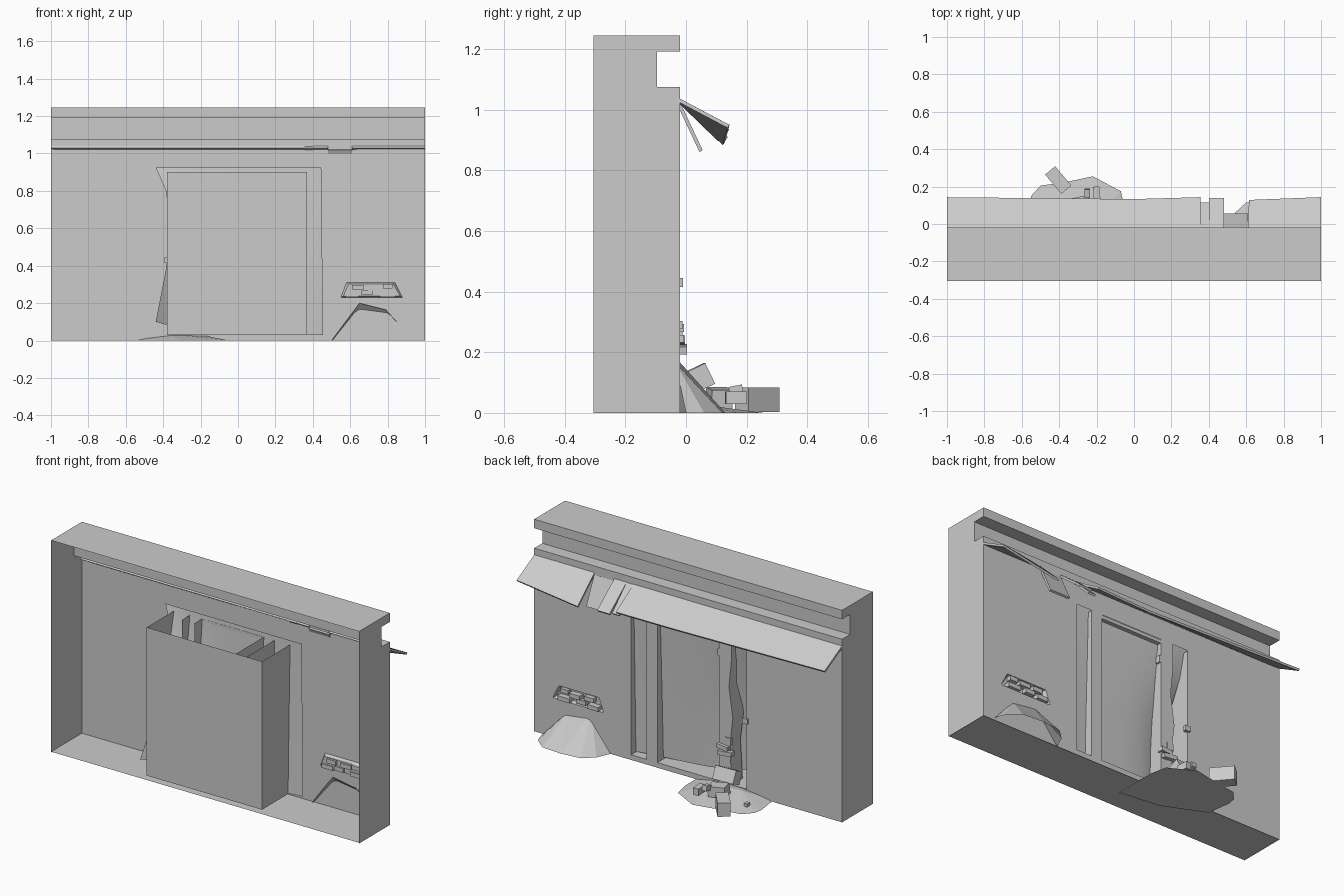
import bpy, bmesh
from math import pi, sin
from mathutils import Vector, Euler

cube = bpy.data.objects.get("Cube")
if cube:
    bpy.data.objects.remove(cube, do_unlink=True)

grey = bpy.data.materials.new("plaster_grey")
grey.use_nodes = True
grey.diffuse_color = (0.6, 0.6, 0.6, 1)
grey.node_tree.nodes["Principled BSDF"].inputs["Base Color"].default_value = (0.6, 0.6, 0.6, 1)

FRONT, BACK = -0.305, -0.02
TOP = 1.245


def finish(name, bm):
    mesh = bpy.data.meshes.new(name)
    bm.to_mesh(mesh)
    bm.free()
    mesh.materials.append(grey)
    obj = bpy.data.objects.new(name, mesh)
    bpy.context.scene.collection.objects.link(obj)
    return obj


def sheet(name, faces):
    """Faces given as lists of corner points."""
    bm = bmesh.new()
    for pts in faces:
        bm.faces.new([bm.verts.new(p) for p in pts])
    bmesh.ops.remove_doubles(bm, verts=bm.verts, dist=0.0005)
    return finish(name, bm)


def block(name, centre, size, turn=(0, 0, 0)):
    bm = bmesh.new()
    bmesh.ops.create_cube(bm, size=1)
    rot = Euler(turn).to_matrix()
    for v in bm.verts:
        v.co = rot @ (v.co * Vector(size)) + Vector(centre)
    return finish(name, bm)


def slab(name, inner, outer, thick=0.012):
    """Thin board between a line on the wall and an outer edge."""
    obj = sheet(name, [[inner[i], outer[i], outer[i + 1], inner[i + 1]]
                       for i in range(len(inner) - 1)])
    mod = obj.modifiers.new("thickness", 'SOLIDIFY')
    mod.thickness = thick
    mod.offset = 0
    return obj


def mound(name, rim, crests, base=False):
    """Faceted heap: each rim point rises to its nearest crest point."""
    faces = [rim[:-1]] if base else []
    tops = [min(crests, key=lambda c: abs(c[0] - p[0])) for p in rim]
    for i in range(len(rim) - 1):
        faces.append([rim[i], rim[i + 1], tops[i + 1]])
        if tops[i] != tops[i + 1]:
            faces.append([rim[i], tops[i + 1], tops[i]])
    return sheet(name, faces)


# Wall shell: swept cornice profile, open at the front, floor just off the ground
FLOOR = 0.004
profile = [(FRONT, FLOOR), (BACK, FLOOR), (BACK, 1.075), (-0.095, 1.075),
           (-0.095, 1.192), (BACK, 1.192), (BACK, TOP), (FRONT, TOP)]
strips = []
for i, (a, b) in enumerate(zip(profile, profile[1:])):
    if i != 1:
        strips.append([(1, *a), (1, *b), (-1, *b), (-1, *a)])
for x in (-1, 1):
    strips.append([(x, FRONT, 0), (x, BACK, 0)] + [(x, y, z) for y, z in profile[2:]])
sheet("wall_shell", strips)

# Pierced wall face with the doorway and a broken patch
doorway = [(-0.38, 0.03), (0.37, 0.03), (0.37, 0.9), (-0.38, 0.9)]
patch = [(0.55, 0.23), (0.88, 0.23), (0.84, 0.31), (0.58, 0.31)]
bm = bmesh.new()
edges = []
for loop in ([(-1, 0), (1, 0), (1, 1.075), (-1, 1.075)], doorway, patch):
    vs = [bm.verts.new((x, BACK, z)) for x, z in loop]
    edges += [bm.edges.new((vs[i], vs[i - 1])) for i in range(len(vs))]
bmesh.ops.triangle_fill(bm, edges=edges, use_beauty=True, normal=(0, 1, 0))
bmesh.ops.dissolve_limit(bm, angle_limit=0.01, verts=bm.verts, edges=bm.edges)
finish("wall_face", bm)

# Doorway recess: back panel, two sides and floor
x0, x1, z0, z1 = -0.38, 0.37, 0.03, 0.9
sheet("doorway_recess", [
    [(x0, FRONT, z0), (x1, FRONT, z0), (x1, FRONT, z1), (x0, FRONT, z1)],
    [(x0, FRONT, z0), (x0, BACK, z0), (x0, BACK, z1), (x0, FRONT, z1)],
    [(x1, FRONT, z0), (x1, BACK, z0), (x1, BACK, z1), (x1, FRONT, z1)],
    [(x0, FRONT, z0), (x1, FRONT, z0), (x1, BACK, z0), (x0, BACK, z0)]])
block("door_lintel", (0, -0.035, 0.89), (0.4, 0.025, 0.02))

# Door jambs: a deep straight one, and a shallow one with a ragged edge
a, b = 0.2, 0.27
sheet("right_jamb", [
    [(a, FRONT, z0), (a, BACK, z0), (a, BACK, z1), (a, FRONT, z1)],
    [(a, BACK, z0), (b, BACK, z0), (b, BACK, z1), (a, BACK, z1)],
    [(b, BACK, z0), (b, FRONT, z0), (b, FRONT, z1), (b, BACK, z1)]])
ragged = [(-0.285, z0), (-0.27, 0.25), (-0.29, 0.42), (-0.265, 0.6), (-0.28, 0.75), (-0.28, z1)]
a, deep = -0.2, -0.12
jamb = []
for (xa, za), (xb, zb) in zip(ragged, ragged[1:]):
    jamb.append([(a, BACK, za), (xa, BACK, za), (xb, BACK, zb), (a, BACK, zb)])
    jamb.append([(xa, BACK, za), (xa, deep, za), (xb, deep, zb), (xb, BACK, zb)])
    jamb.append([(a, BACK, za), (a, deep, za), (a, deep, zb), (a, BACK, zb)])
sheet("left_jamb", jamb)

# Warped door sheet, curling away at its lower left corner
left_edge = [(-0.44, 0.1), (-0.385, 0.38), (-0.36, 0.6), (-0.385, 0.8), (-0.44, 0.925)]
cols = 12
bm = bmesh.new()
rows = []
for j, (lx, lz) in enumerate(left_edge):
    t = j / (len(left_edge) - 1)
    rx, rz = 0.455 - 0.01 * t, 0.03 + 0.895 * t
    row = []
    for i in range(cols + 1):
        u = i / cols
        curl = 0.235 * (1 - u) ** 6 * (1 - t) ** 1.5
        sag = 0.035 * sin(pi * u) ** 0.5 * (1 - t)
        row.append(bm.verts.new((lx + (rx - lx) * u, -0.045 - curl - sag,
                                 lz + (rz - lz) * u ** 0.5)))
    rows.append(row)
for low, high in zip(rows, rows[1:]):
    for i in range(cols):
        f = bm.faces.new((low[i], high[i], high[i + 1], low[i + 1]))
        f.smooth = True
finish("warped_door_sheet", bm)

# Broken patch: shallow pocket with loose bricks
outer = [(x, BACK, z) for x, z in patch]
inner = [(0.715 + (x - 0.715) * 0.92, -0.04, 0.27 + (z - 0.27) * 0.8) for x, z in patch]
sheet("patch_pocket", [inner] + [[outer[i - 1], outer[i], inner[i], inner[i - 1]] for i in range(4)])
bricks = [(0.61, 0.245, 0.07), (0.69, 0.255, 0.06), (0.8, 0.245, 0.08),
          (0.64, 0.285, 0.06), (0.73, 0.28, 0.07), (0.8, 0.29, 0.05)]
for i, (x, z, w) in enumerate(bricks):
    block(f"patch_brick_{i}", (x, -0.026 - 0.006 * (i % 2), z), (w, 0.04, 0.025))

# Awning boards, some bent or hanging, tucked into the wall
HINGE_Y, HINGE = -0.028, 1.034


def hinge(*xs):
    return [(x, HINGE_Y, HINGE) for x in xs]


slab("awning_long", hinge(-1, 0, 0.355),
     [(-1, 0.14, 0.945), (0, 0.13, 0.925), (0.355, 0.14, 0.93)])
slab("awning_short", hinge(0.61, 1), [(0.615, 0.125, 0.888), (1, 0.14, 0.945)])
slab("awning_narrow_board", hinge(0.355, 0.4), [(0.355, 0.11, 0.9), (0.4, 0.11, 0.9)])
slab("awning_wide_board", hinge(0.4, 0.48), [(0.4, 0.135, 0.905), (0.48, 0.135, 0.905)])
slab("awning_hanging_board", [(0.48, -0.024, 1.02), (0.61, -0.024, 1.02)],
     [(0.48, 0.05, 0.863), (0.61, 0.05, 0.863)])

# Heaps of debris against the wall
mound("left_heap",
      [(-0.54, -0.04, 0), (-0.56, 0.1, 0), (-0.55, 0.15, 0), (-0.5, 0.205, 0),
       (-0.36, 0.225, 0), (-0.22, 0.255, 0), (-0.07, 0.175, 0), (-0.05, 0.08, 0),
       (-0.05, -0.18, 0), (-0.3, -0.15, 0), (-0.54, -0.04, 0)],
      [(-0.38, 0.02, 0.035), (-0.2, 0.03, 0.03)], base=True)
mound("right_heap",
      [(0.5, -0.03, 0), (0.54, 0.06, 0), (0.6, 0.115, 0), (0.72, 0.13, 0),
       (0.85, 0.12, 0), (0.92, 0.06, 0), (0.94, 0, 0)],
      [(0.65, -0.05, 0.2), (0.79, -0.035, 0.165)])

# Fallen blocks and bricks around the doorway
block("fallen_block", (-0.405, 0.235, 0.043), (0.07, 0.135, 0.08), (0, 0, 0.7))
block("leaning_block", (-0.3, 0.045, 0.115), (0.13, 0.07, 0.075), (0.45, 0, 0.05))
block("base_block", (-0.29, 0.11, 0.05), (0.1, 0.07, 0.06), (0, 0.1, 0.2))
block("loose_brick_a", (-0.25, 0.165, 0.075), (0.03, 0.045, 0.03), (0.2, 0, 0))
block("loose_brick_b", (-0.2, 0.165, 0.05), (0.035, 0.07, 0.04), (0, 0, 0.1))
block("loose_brick_c", (-0.48, 0.12, 0.02), (0.02, 0.025, 0.02))
block("jamb_brick_low", (-0.25, -0.015, 0.21), (0.09, 0.035, 0.025), (0, 0.1, 0))
block("jamb_brick_mid", (-0.23, -0.02, 0.24), (0.07, 0.035, 0.025), (0, -0.1, 0))
block("jamb_brick_top", (-0.26, -0.025, 0.28), (0.04, 0.02, 0.04))
block("edge_brick", (-0.375, -0.02, 0.43), (0.035, 0.02, 0.03))
block("upper_brick", (-0.235, -0.036, 0.785), (0.09, 0.03, 0.04))
